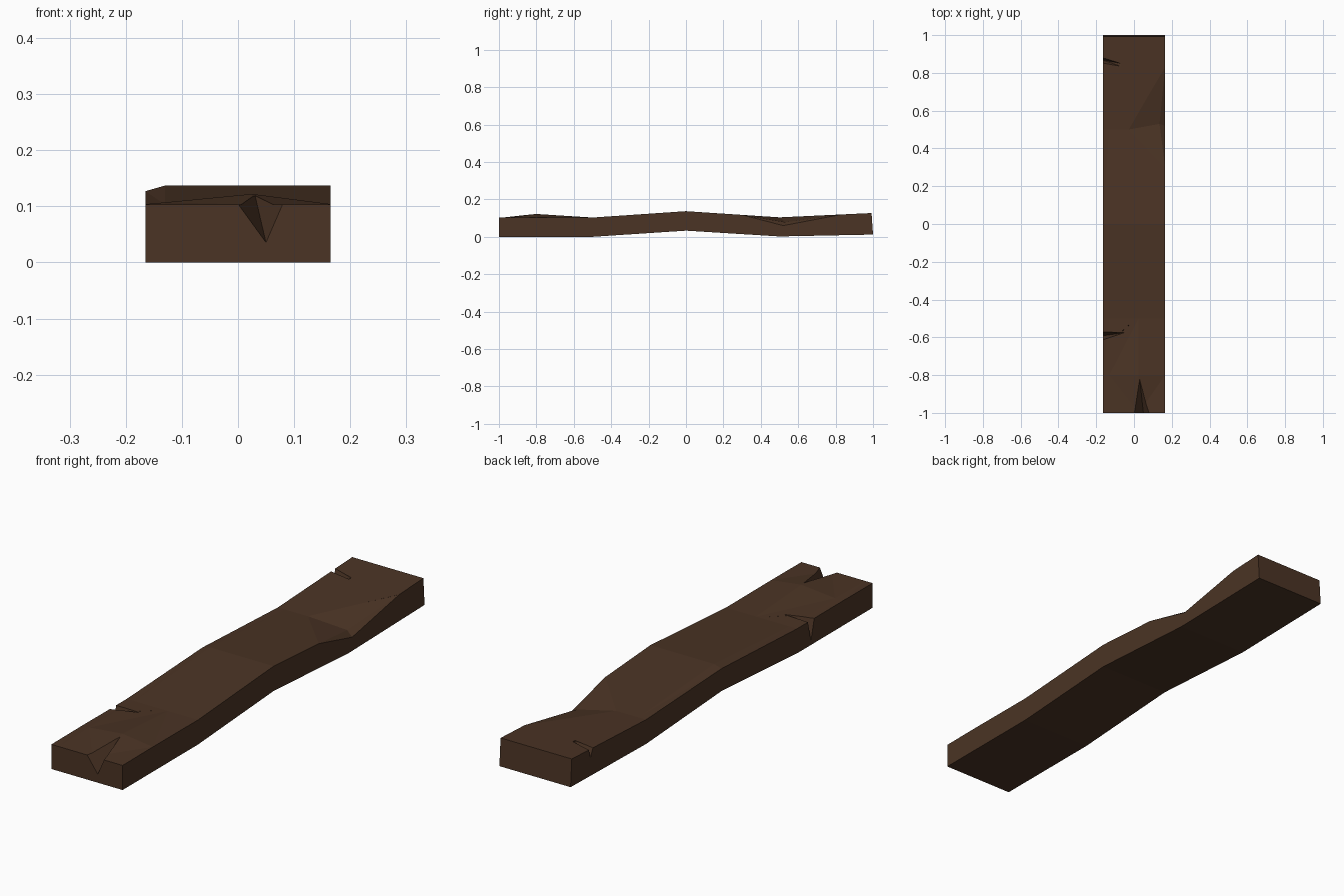
import bpy, bmesh
from mathutils import Vector

if "Cube" in bpy.data.objects:
    bpy.data.objects.remove(bpy.data.objects["Cube"])

wood = bpy.data.materials.new("dark_wood")
wood.diffuse_color = (0.07, 0.034, 0.018, 1)
wood.use_nodes = True
wood.node_tree.nodes["Principled BSDF"].inputs["Base Color"].default_value = wood.diffuse_color


def make_object(name, bm):
    bmesh.ops.recalc_face_normals(bm, faces=bm.faces)
    me = bpy.data.meshes.new(name)
    bm.to_mesh(me)
    bm.free()
    me.materials.append(wood)
    ob = bpy.data.objects.new(name, me)
    bpy.context.collection.objects.link(ob)
    return ob


# Warped plank: a coarse grid between a bottom and a top profile
xs = [-0.165, -0.13, 0.025, 0.165]
rows = [(-1, 0, 0.103), (-0.8, 0, 0.104), (-0.5, 0, 0.103),
        (0, 0.033, 0.137), (0.5, 0.002, 0.104), (1, 0.012, 0.127)]
bm = bmesh.new()
bottom, top = [], []
for y, zb, zt in rows:
    bottom.append([bm.verts.new((x, y, zb)) for x in xs])
    top.append([bm.verts.new((x, y - (0.008 if y == 1 else 0), zt)) for x in xs])
top[1][2].co.z = 0.122        # lifted lip behind the end split
top[1][1].co.z = 0.107
top[3][0].co.z = 0.127        # worn left edge on the hump
nr, nc = len(rows), len(xs)
for j in range(nr - 1):
    for grid in (bottom, top):
        for i in range(nc - 1):
            bm.faces.new((grid[j][i], grid[j][i+1], grid[j+1][i+1], grid[j+1][i]))
    for i in (0, nc - 1):
        bm.faces.new((bottom[j][i], bottom[j+1][i], top[j+1][i], top[j][i]))
for j in (0, nr - 1):
    for i in range(nc - 1):
        bm.faces.new((bottom[j][i], bottom[j][i+1], top[j][i+1], top[j][i]))
bmesh.ops.triangulate(bm, faces=[f for f in bm.faces])
plank = make_object("plank", bm)


def carve(name, pts):
    """Cut the convex hull of the points out of the plank."""
    b = bmesh.new()
    for p in pts:
        b.verts.new(p)
    res = bmesh.ops.convex_hull(b, input=b.verts)
    loose = [v for v in b.verts if not v.link_faces]
    bmesh.ops.delete(b, geom=loose, context='VERTS')
    cutter = make_object(name, b)
    cutter.hide_render = True
    mod = plank.modifiers.new(name, 'BOOLEAN')
    mod.operation = 'DIFFERENCE'
    mod.solver = 'EXACT'
    mod.object = cutter
    bpy.context.view_layer.objects.active = plank
    bpy.ops.object.modifier_apply(modifier=name)
    bpy.data.objects.remove(cutter)


def raised(pts, z=0.2):
    return pts + [(p[0], p[1], z) for p in pts]


# Worn dip on the right edge: a sloping scoop and a steeper chip
A, B, C = (0.165, 0.3, 0.117), (0.135, 0.53, 0.078), (0.165, 0.52, 0.06)
D, E = (0.165, 0.83, 0.119), (-0.03, 0.5, 0.1045)
carve("dip_scoop", raised([A, B, D, E]))
out = [(0.2, p[1], p[2]) for p in (A, C, D)]
carve("dip_chip", raised([A, B, C, D] + out))

# Split in the front end
carve("front_split", [(0.0, -1.001, 0.104), (0.05, -1.001, 0.035), (0.08, -1.001, 0.104),
                      (0.05, -0.95, 0.08), (0.03, -0.82, 0.121), (0.0, -1.001, 0.16),
                      (0.08, -1.001, 0.16), (0.03, -0.82, 0.16)])

# Cracks in the left edge
carve("left_crack", [(-0.166, -0.615, 0.11), (-0.166, -0.57, 0.11), (-0.166, -0.592, 0.015),
                     (-0.05, -0.575, 0.105), (-0.166, -0.615, 0.15),
                     (-0.166, -0.57, 0.15), (-0.05, -0.575, 0.15)])
carve("left_crack_tip", [(-0.085, -0.588, 0.15), (-0.06, -0.565, 0.15), (-0.01, -0.52, 0.15),
                         (-0.085, -0.588, 0.1), (-0.06, -0.565, 0.1),
                         (-0.07, -0.575, 0.08), (-0.01, -0.52, 0.101)])
carve("back_crack", [(-0.166, 0.852, 0.122), (-0.166, 0.88, 0.122), (-0.166, 0.868, 0.085),
                     (-0.07, 0.835, 0.115), (-0.07, 0.85, 0.115), (-0.166, 0.852, 0.16),
                     (-0.166, 0.88, 0.16), (-0.07, 0.835, 0.16), (-0.07, 0.85, 0.16)])
